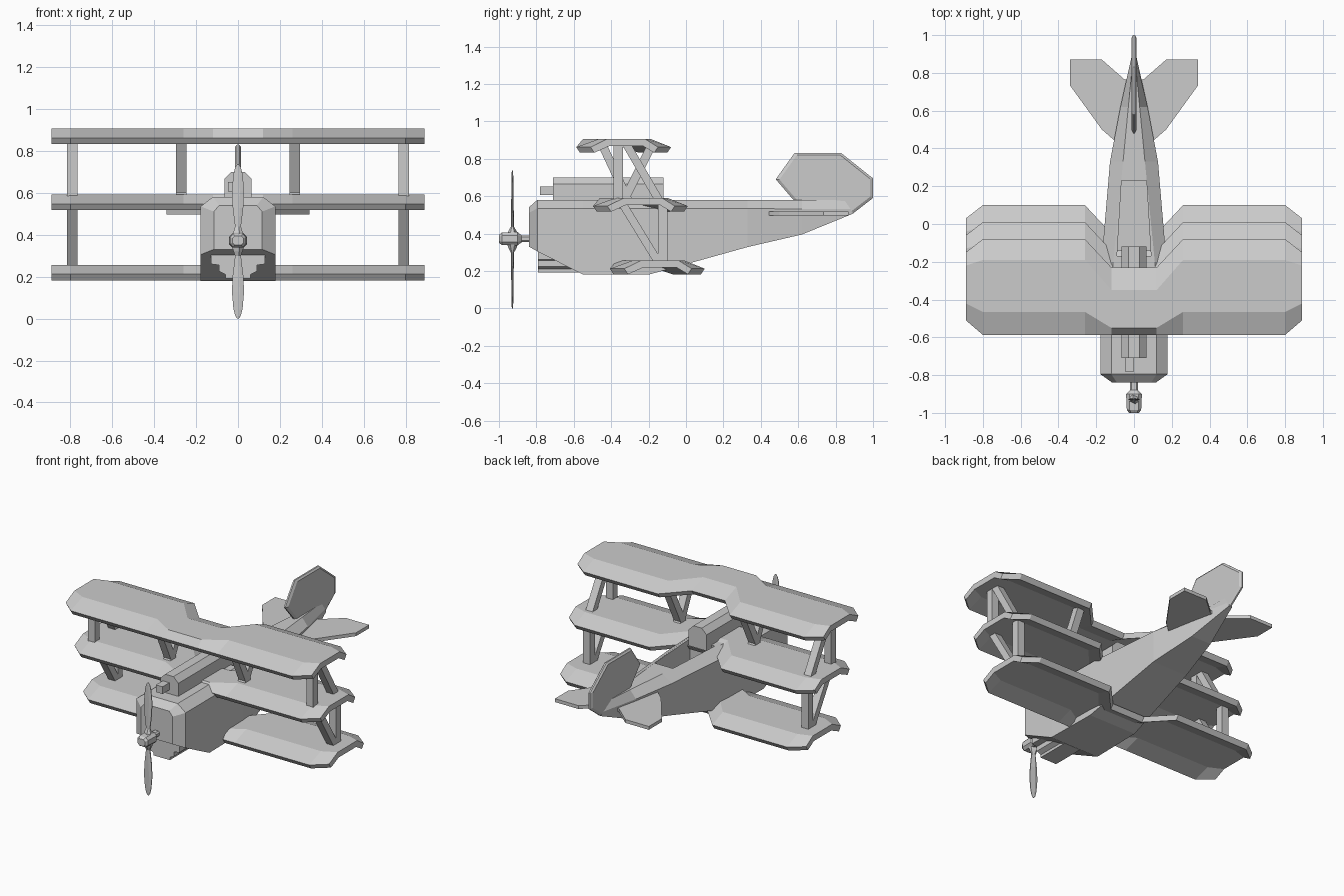
import bpy, bmesh
from mathutils import Vector

if "Cube" in bpy.data.objects:
    bpy.data.objects.remove(bpy.data.objects["Cube"])


def loft(name, rings):
    """Skin a list of equal-length closed rings and cap both ends."""
    bm = bmesh.new()
    vs = [[bm.verts.new(p) for p in r] for r in rings]
    n = len(rings[0])
    for a, b in zip(vs, vs[1:]):
        for i in range(n):
            j = (i + 1) % n
            bm.faces.new((a[i], a[j], b[j], b[i]))
    bm.faces.new(vs[0])
    bm.faces.new(vs[-1][::-1])
    bmesh.ops.recalc_face_normals(bm, faces=bm.faces)
    me = bpy.data.meshes.new(name)
    bm.to_mesh(me)
    bm.free()
    ob = bpy.data.objects.new(name, me)
    bpy.context.collection.objects.link(ob)
    return ob


def mirror_x(ob):
    ob.modifiers.new("mirror", 'MIRROR').use_axis[0] = True


def sym(half):
    """Close a half outline of (x, z) points by reflecting it in x."""
    return half + [(-x, z) for x, z in reversed(half)]


def extrude_y(name, half, y0, y1):
    return loft(name, [[(x, y, z) for x, z in sym(half)] for y in (y0, y1)])


# Wings: cambered plates with clipped tips and a notched centre section
def wing(name, dy, dz):
    stations = [(0.89, -.51, -.42, -.22, -.15), (0.80, -.587, -.465, -.19, -.08),
                (0.26, -.587, -.465, -.19, -.08), (0.12, -.587, -.55, -.35, -.23)]
    stations = stations + [(-s[0],) + s[1:] for s in reversed(stations)]
    rings = []
    for x, f, cf, cr, r in stations:
        pts = [(f, .862), (cf, .906), (cr, .906), (r, .862),
               (r - .02, .832), (cr - .01, .868), (cf + .01, .868), (f + .02, .832)]
        rings.append([(x, y + dy, z + dz) for y, z in pts])
    loft(name, rings)


wing("top_wing", 0, 0)
wing("middle_wing", .09, -.315)
wing("bottom_wing", .18, -.65)

# Fuselage: y, bottom, shoulder, top, half top width, half width
body = [(-.84, .33, .51, .54, .09, .115), (-.795, .305, .535, .58, .12, .178),
        (-.55, .18, .535, .58, .12, .178), (-.20, .18, .535, .58, .11, .172),
        (.33, .328, .535, .58, .058, .127), (.62, .395, .53, .58, .03, .072),
        (.89, .505, .53, .58, .004, .012)]
fuselage = loft("fuselage", [[(x, y, z) for x, z in sym([(w, b), (w, s), (wt, t)])]
                             for y, b, s, t, wt, w in body])

# Cockpit opening cut from the fuselage
cutter = loft("cockpit_cutter", [[(.09, -.17, z), (.066, .23, z), (-.066, .23, z), (-.09, -.17, z)]
                                 for z in (.37, .7)])
cut = fuselage.modifiers.new("cockpit", 'BOOLEAN')
cut.operation, cut.solver, cut.object = 'DIFFERENCE', 'EXACT', cutter
bpy.context.view_layer.objects.active = fuselage
bpy.ops.object.modifier_apply(modifier="cockpit")
bpy.data.objects.remove(cutter)

# Engine under the nose
extrude_y("engine", [(.06, .192), (.06, .21), (.09, .225), (.09, .255), (.128, .26), (.128, .31)],
          -.79, -.5)

# Gun housing and offset barrel
extrude_y("gun_housing", [(.065, .56), (.065, .665), (.03, .70)], -.71, -.12)
loft("gun_barrel", [[(-.048, y, .605), (0, y, .605), (0, y, .652), (-.048, y, .652)]
                    for y in (-.78, -.70)])

# Rudder, thinner at its outline than at its core
fin = [(.48, .69), (.58, .83), (.83, .83), (1.0, .695), (1.0, .59), (.89, .505), (.60, .55)]
cy, cz = .76, .67
loft("rudder", [[(x, cy + (y - cy) * k, cz + (z - cz) * k) for y, z in fin]
                for x, k in ((-.014, .93), (-.005, 1), (.005, 1), (.014, .93))])

# Tailplane halves
tail = [(0, .43), (.09, .43), (.17, .50), (.34, .735), (.34, .87), (.17, .87), (.05, .765), (0, .765)]
mirror_x(loft("tailplane", [[(x, y, z) for x, y in tail] for z in (.496, .518)]))


# Struts: each runs between two (y, z) points at a fixed x, mirrored
def strut(name, x, a, b, w=.025):
    mirror_x(loft(name, [[(x - w, y - w, z), (x + w, y - w, z), (x + w, y + w, z), (x - w, y + w, z)]
                         for y, z in (a, b)]))


strut("upper_outer_strut", .79, (-.362, .585), (-.362, .88))
strut("upper_outer_brace", .79, (-.14, .57), (-.32, .88))
strut("lower_outer_strut", .79, (-.125, .25), (-.125, .56))
strut("lower_outer_brace", .79, (-.15, .25), (-.34, .56))
strut("cabane_front_strut", .27, (-.31, .58), (-.45, .88))
strut("cabane_rear_strut", .27, (-.33, .58), (-.18, .88))

# Propeller hub: hexagonal spinner and shaft
hub = [(-1.0, .026), (-.985, .038), (-.90, .042), (-.88, .022), (-.82, .02)]
hexa = [(.6, 1), (1, .5), (1, -.5), (.6, -1)]
loft("propeller_hub", [[(x * r, y, .372 + z * r * .85) for x, z in sym(hexa)] for y, r in hub])

# Two blades: distance from hub, half width, half depth
blade = [(.02, .03, .03), (.045, .022, .022), (.07, .014, .008), (.16, .025, .007),
         (.24, .029, .006), (.32, .022, .005), (.355, .013, .004), (.368, .004, .003)]
for name, d in (("upper_blade", 1), ("lower_blade", -1)):
    loft(name, [[(w, -.928 - t * .4, .368 + d * s), (w * .3, -.928 - t, .368 + d * s),
                 (-w, -.928 - t * .4, .368 + d * s), (-w, -.928 + t * .4, .368 + d * s),
                 (-w * .3, -.928 + t, .368 + d * s), (w, -.928 + t * .4, .368 + d * s)]
                for s, w, t in blade])
